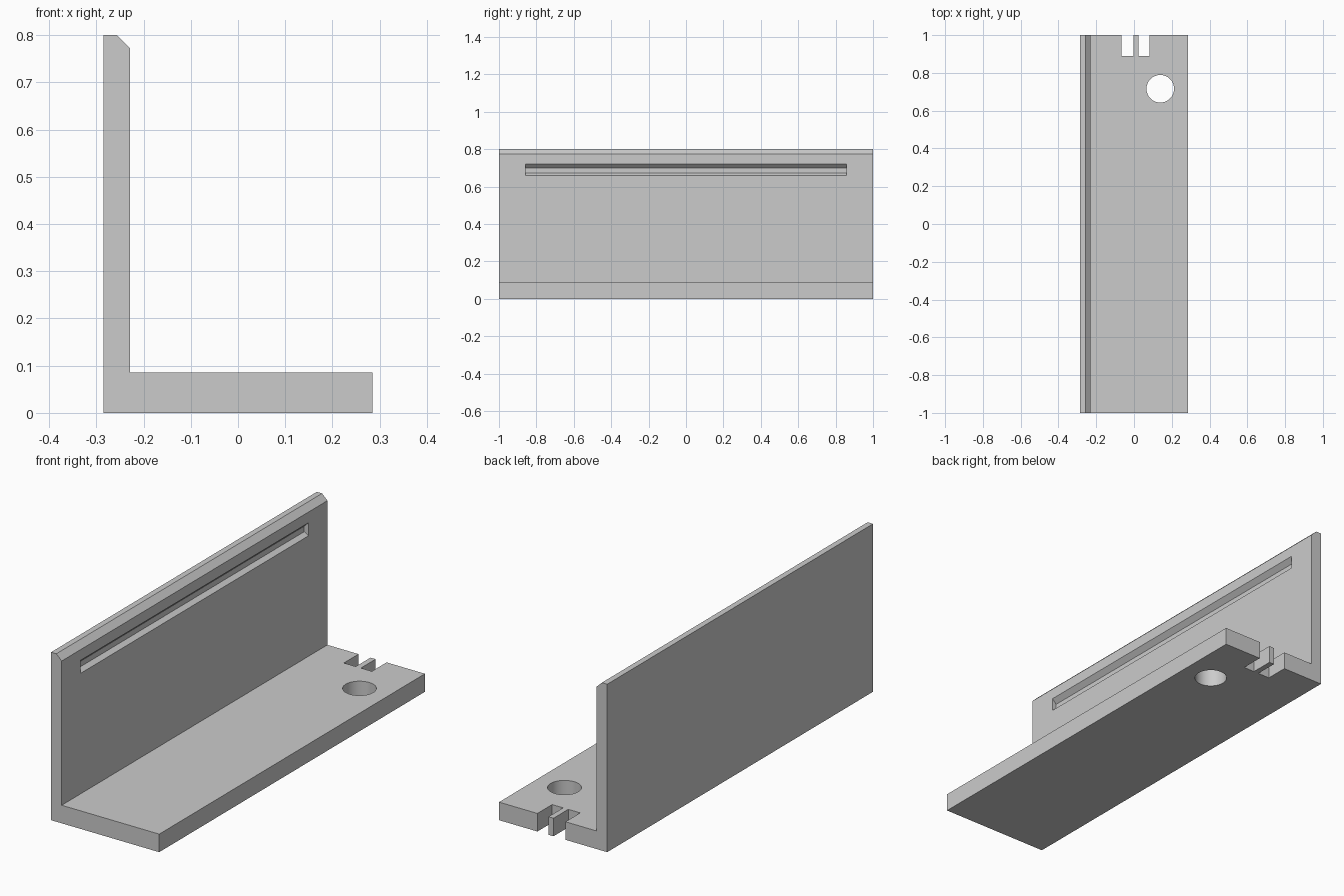
import bpy
import bmesh
import math
from mathutils import Vector

cube = bpy.data.objects.get("Cube")
if cube:
    bpy.data.objects.remove(cube, do_unlink=True)

grey = bpy.data.materials.new("plain grey")
grey.use_nodes = True
colour = (0.6, 0.6, 0.6, 1)
grey.diffuse_color = colour
grey.node_tree.nodes["Principled BSDF"].inputs["Base Color"].default_value = colour


def prism(name, points, direction):
    """Extrude a closed outline of 3D points along a direction."""
    bm = bmesh.new()
    face = bm.faces.new([bm.verts.new(p) for p in points])
    out = bmesh.ops.extrude_face_region(bm, geom=[face])
    moved = [v for v in out["geom"] if isinstance(v, bmesh.types.BMVert)]
    bmesh.ops.translate(bm, verts=moved, vec=Vector(direction))
    bmesh.ops.recalc_face_normals(bm, faces=bm.faces[:])
    mesh = bpy.data.meshes.new(name)
    bm.to_mesh(mesh)
    bm.free()
    obj = bpy.data.objects.new(name, mesh)
    obj.data.materials.append(grey)
    bpy.context.collection.objects.link(obj)
    return obj


def along_y(name, profile, half):
    return prism(name, [(x, -half, z) for x, z in profile], (0, 2 * half, 0))


def upright(name, outline):
    return prism(name, [(x, y, -0.1) for x, y in outline], (0, 0, 0.3))


# L-shaped bracket with a chamfered top edge
bracket = along_y("angle_bracket", [
    (-0.285, 0), (0.285, 0), (0.285, 0.086), (-0.229, 0.086),
    (-0.229, 0.773), (-0.257, 0.8), (-0.285, 0.8)], 1)

# Long groove near the top of the wall, open towards the inside
cutters = [along_y("groove_cutter", [
    (-0.2, 0.722), (-0.229, 0.722), (-0.251, 0.7),
    (-0.251, 0.674), (-0.229, 0.66), (-0.2, 0.66)], 0.857)]

# Two notches in the back edge of the base
for side, x0, x1 in (("right", -0.065, -0.002), ("left", 0.025, 0.083)):
    cutters.append(upright(side + "_notch_cutter", [
        (x0, 0.889), (x1, 0.889), (x1, 1.1), (x0, 1.1)]))

# Round hole through the base
steps = [math.tau * i / 48 for i in range(48)]
cutters.append(upright("hole_cutter", [
    (0.139 + 0.073 * math.cos(a), 0.716 + 0.073 * math.sin(a)) for a in steps]))

for cutter in cutters:
    cutter.hide_render = True
    mod = bracket.modifiers.new(cutter.name, "BOOLEAN")
    mod.operation = "DIFFERENCE"
    mod.solver = "EXACT"
    mod.object = cutter

# Apply the cuts, then drop the cutters
bpy.context.view_layer.update()
graph = bpy.context.evaluated_depsgraph_get()
cut_mesh = bpy.data.meshes.new_from_object(bracket.evaluated_get(graph))
bracket.modifiers.clear()
bracket.data = cut_mesh
for cutter in cutters:
    bpy.data.objects.remove(cutter, do_unlink=True)

# Smooth the hole wall while keeping the other edges sharp
bpy.ops.object.select_all(action="DESELECT")
bracket.select_set(True)
bpy.context.view_layer.objects.active = bracket
bpy.ops.object.shade_smooth_by_angle(angle=math.radians(20))
